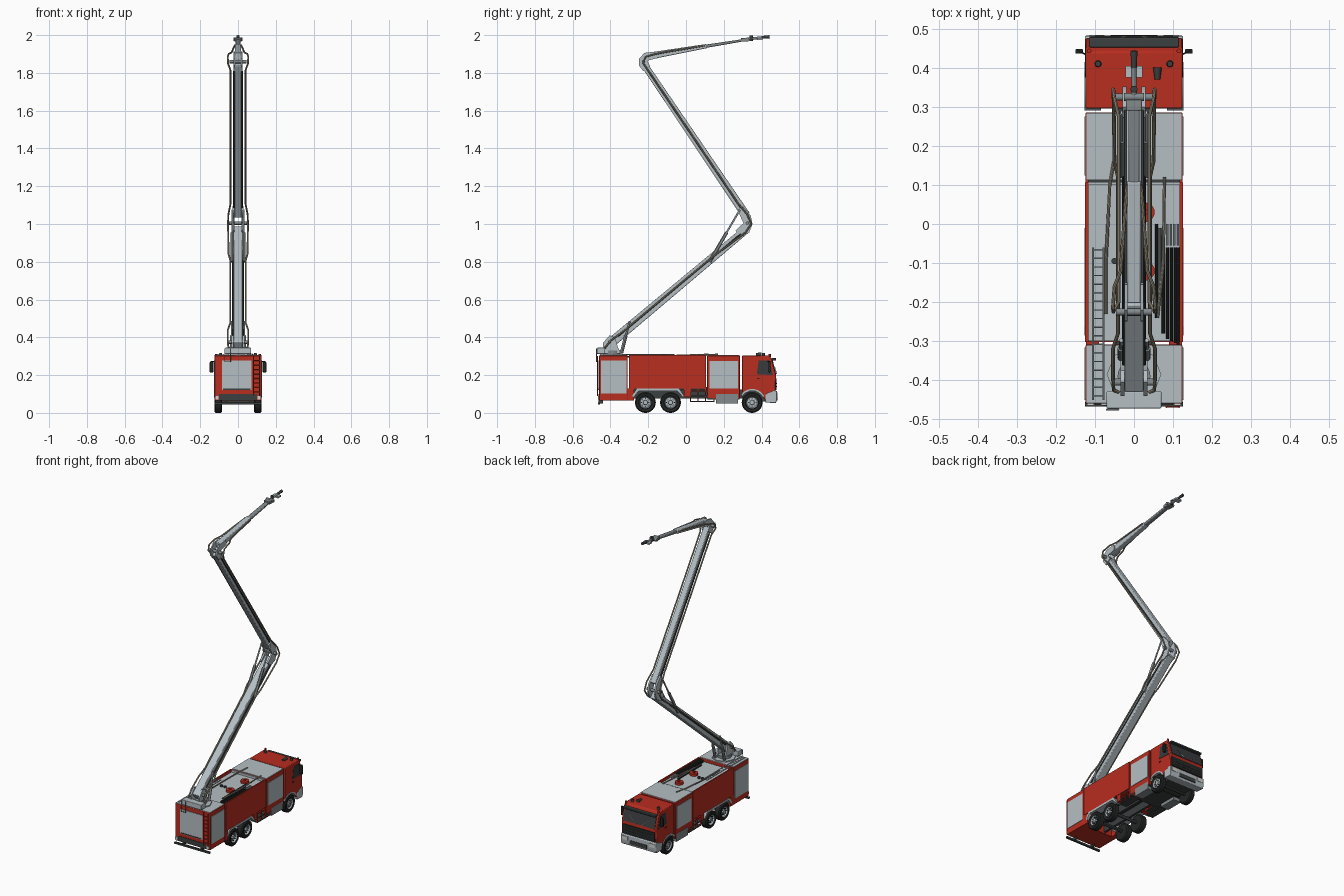
import bpy, bmesh, math
from mathutils import Vector

if "Cube" in bpy.data.objects:
    bpy.data.objects.remove(bpy.data.objects["Cube"])

def mat(name, *c):
    m = bpy.data.materials.new(name)
    m.diffuse_color = (*c, 1)
    m.use_nodes = True
    m.node_tree.nodes["Principled BSDF"].inputs["Base Color"].default_value = m.diffuse_color
    return m

RED = mat("fire red", .48, .026, .014)
GREY = mat("light grey metal", .46, .52, .55)
STEEL = mat("mid grey steel", .23, .255, .265)
BLACK = mat("rubber black", .018, .02, .02)
TRIM = mat("dark grey trim", .045, .05, .05)
GLASS = mat("dark glass", .04, .044, .046)
TAN = mat("tan pipe", .33, .295, .215)
LAMP = mat("pale lamp", .65, .66, .62)

def finish(name, bm, *mats):
    bmesh.ops.recalc_face_normals(bm, faces=bm.faces[:])
    me = bpy.data.meshes.new(name)
    bm.to_mesh(me)
    bm.free()
    for m in mats:
        me.materials.append(m)
    ob = bpy.data.objects.new(name, me)
    bpy.context.collection.objects.link(ob)
    return ob

def prism(name, pts, x0, x1, m, bevel=0):
    """Side outline (y, z) extruded across x."""
    bm = bmesh.new()
    a = [bm.verts.new((x0, y, z)) for y, z in pts]
    b = [bm.verts.new((x1, y, z)) for y, z in pts]
    n = len(pts)
    bm.faces.new(a)
    bm.faces.new(b[::-1])
    for i in range(n):
        bm.faces.new((a[i], a[(i+1) % n], b[(i+1) % n], b[i]))
    ob = finish(name, bm, m)
    if bevel:
        mod = ob.modifiers.new("bevel", 'BEVEL')
        mod.width, mod.segments = bevel, 2
    return ob

def box(name, x0, x1, y0, y1, z0, z1, m, bevel=0):
    return prism(name, [(y0, z0), (y1, z0), (y1, z1), (y0, z1)], x0, x1, m, bevel)

def sides(name, pts, x0, x1, m):
    for s, n in ((-1, "left_"), (1, "right_")):
        prism(n + name, pts, s*x0, s*x1, m)

def sbox(name, x0, x1, y0, y1, z0, z1, m):
    sides(name, [(y0, z0), (y1, z0), (y1, z1), (y0, z1)], x0, x1, m)

def rod(name, p, q, r, m, n=12, r2=None):
    p, q = Vector(p), Vector(q)
    bm = bmesh.new()
    bmesh.ops.create_cone(bm, cap_ends=True, segments=n, radius1=r, radius2=r if r2 is None else r2, depth=(q-p).length)
    rot = (q-p).to_track_quat('Z', 'Y')
    for v in bm.verts:
        v.co = rot @ v.co + (p+q)/2
    return finish(name, bm, m)

def tube(name, pts, r, m):
    cu = bpy.data.curves.new(name, 'CURVE')
    cu.dimensions, cu.bevel_depth, cu.bevel_resolution, cu.use_fill_caps = '3D', r, 2, True
    sp = cu.splines.new('POLY')
    sp.points.add(len(pts)-1)
    for p, co in zip(sp.points, pts):
        p.co = (*co, 1)
    tmp = bpy.data.objects.new(name + "_curve", cu)
    bpy.context.collection.objects.link(tmp)
    me = bpy.data.meshes.new_from_object(tmp.evaluated_get(bpy.context.evaluated_depsgraph_get()))
    bpy.data.objects.remove(tmp)
    me.materials.clear()
    me.materials.append(m)
    bpy.context.collection.objects.link(bpy.data.objects.new(name, me))

def boom(name, p, q, h0, h1, w, m):
    """Beam in the y-z plane with tapering half height."""
    p, q = Vector(p), Vector(q)
    d = (q-p).normalized()
    n = Vector((-d.y, d.x))
    prism(name, [p-n*h0, q-n*h1, q+n*h1, p+n*h0], -w, w, m, .004)

def wheel(name, s, y, width, dish):
    prof = [(.001, -.002), (.011, -.002), (.013, -dish), (.027, -dish-.002), (.032, -.001), (.036, -.003),
            (.049, 0), (.055, -.006), (.055, -width+.006), (.049, -width), (.001, -width)]
    bm = bmesh.new()
    N = 32
    rings = [[bm.verts.new((s*(.124+x), y+r*math.cos(k*math.tau/N), .055+r*math.sin(k*math.tau/N)))
              for k in range(N)] for r, x in prof]
    for i in range(len(prof)-1):
        for k in range(N):
            f = bm.faces.new((rings[i][k], rings[i][(k+1) % N], rings[i+1][(k+1) % N], rings[i+1][k]))
            f.material_index = 1 if i < 4 else 0
    finish(name, bm, BLACK, GREY)

# wheels and chassis
for s, n in ((-1, "left"), (1, "right")):
    wheel(n + "_front_wheel", s, .35, .034, .006)
    for i, y in enumerate((-.215, -.082)):
        wheel(f"{n}_rear_wheel_{i}", s, y, .04, .014)
    for i in range(8):
        a = i*math.tau/8
        for y in (.35, -.215, -.082):
            c = (y+.02*math.cos(a), .055+.02*math.sin(a))
            rod("wheel_bolt", (s*.108, *c), (s*.121, *c), .003, TRIM, 6)
for y in (.35, -.215, -.082):
    rod("axle", (-.1, y, .06), (.1, y, .06), .01, TRIM)
sbox("chassis_rail", .03, .045, -.44, .45, .075, .125, TRIM)
box("underbody", -.118, .118, -.3, .285, .122, .136, TRIM)
box("front_underplate", -.12, .12, .114, .284, .07, .08, TRIM)
box("engine_underplate", -.085, .085, .3, .455, .06, .12, TRIM)

# rear compartment
box("rear_body", -.124, .124, -.46, -.309, .065, .303, RED, .003)
sbox("rear_side_shutter", .12, .127, -.45, -.316, .102, .277, GREY)
box("rear_shutter", -.085, .072, -.464, -.45, .12, .277, GREY)
box("rear_shutter_handle", -.08, .067, -.466, -.46, .122, .128, TRIM)
box("rear_roof", -.121, .121, -.458, -.31, .30, .306, GREY)
box("rear_bumper", -.125, .125, -.467, -.455, .045, .056, TRIM)
box("rear_lower_panel", -.1, .1, -.463, -.45, .068, .1, TRIM)
sbox("tail_lamp", .103, .12, -.465, -.455, .072, .09, LAMP)
sbox("bumper_bracket", .06, .07, -.463, -.44, .05, .09, TRIM)
for i in range(8):
    rod("rear_ladder_rung", (.083, -.468, .11+i*.024), (.115, -.468, .11+i*.024), .0025, RED, 6)
for x in (.083, .115):
    rod("rear_ladder_rail", (x, -.468, .09), (x, -.468, .30), .003, RED, 6)

# middle body with recessed roof deck
box("middle_body", -.12, .12, -.302, .106, .135, .285, RED)
box("roof_deck", -.117, .117, -.3, .105, .28, .289, GREY)
sbox("body_side", .117, .125, -.302, .106, .128, .306, RED)
box("deck_front_rail", -.118, .118, .1, .107, .28, .303, GREY)
box("front_compartment", -.124, .124, .112, .285, .078, .303, RED, .002)
box("front_compartment_top_plate", -.122, .122, .113, .284, .299, .306, GREY)
sbox("front_shutter", .12, .127, .124, .275, .13, .275, GREY)
sbox("lower_tank", .07, .125, .16, .275, .05, .1, STEEL)
sbox("lower_skirt", .06, .122, -.01, .02, .085, .13, RED)
sbox("rear_skirt", .09, .123, -.31, -.275, .065, .13, RED)
for z in (.058, .085, .112):
    sbox("step_plate", .075, .124, .02, .15, z, z+.006, TRIM if z < .1 else RED)
for y in (.02, .06, .10, .145):
    sbox("step_post", .115, .124, y, y+.006, .058, .13, RED)
# mudguard over the twin axles
guard = [(-.285, .09), (-.262, .128), (-.035, .128), (-.01, .09), (-.015, .082), (-.045, .115), (-.252, .115), (-.277, .082)]
sides("mudguard", guard, .075, .127, GREY)

# roof equipment: ladder, hoses, hatches, poles
for x in (-.105, -.078):
    rod("roof_ladder_rail", (x, -.45, .31), (x, -.06, .31), .003, GREY, 6)
for i in range(18):
    y = -.44+i*.022
    rod("roof_ladder_rung", (-.105, y, .31), (-.078, y, .31), .002, GREY, 6)
for i, x in enumerate((.058, .066, .075, .086, .096, .106, .113)):
    y0, y1 = ((-.24, 0), (-.18, -.01), (-.28, -.03))[i] if i < 3 else (-.28-.005*i, -.06)
    rod("suction_hose", (x, y0, .297), (x, y1, .297), .0042, BLACK if i != 1 else STEEL, 10)
for i in range(4):
    rod("hose_coupling", (.086+i*.009, -.055, .296), (.086+i*.009, 0, .296), .0028, GREY, 8)
for y in (.03, -.12):
    rod("roof_hatch", (.028, y, .288), (.028, y, .303), .025, RED, 20)
    rod("hatch_knob", (.028, y, .3), (.028, y, .308), .008, RED, 12)
tube("left_roof_pole", [(-.05, .17, .31), (-.062, .1, .306), (-.072, -.1, .299), (-.072, -.23, .297)], .004, TAN)
tube("right_roof_pole", [(.078, .12, .31), (.075, -.1, .302), (.06, -.24, .297)], .004, TAN)
for x in (-.05, -.025):
    rod("roof_cap", (x, -.095, .288), (x, -.095, .3), .008, TRIM, 14)

# cab with wheel arch
arch = [(.35+.066*math.cos(math.radians(a)), .055+.066*math.sin(math.radians(a))) for a in range(146, 14, -12)]
prism("cab", [(.296, .11)] + arch + [(.418, .07), (.472, .07), (.476, .2), (.453, .285), (.44, .303), (.296, .303)],
      -.124, .124, RED, .004)
prism("windshield", [(.470, .2), (.478, .203), (.459, .28), (.450, .28)], -.112, .112, GLASS)
box("sun_visor", -.115, .115, .452, .477, .278, .29, TRIM, .003)
box("grille", -.114, .114, .46, .480, .122, .182, BLACK)
for z in (.138, .154):
    box("grille_bar", -.1, .1, .47, .482, z, z+.004, TRIM)
prism("front_bumper", [(.42, .055), (.476, .052), (.482, .075), (.481, .116), (.47, .12), (.42, .1)], -.125, .125, GREY, .003)
box("bumper_intake", -.06, .06, .47, .484, .065, .09, TRIM)
sbox("headlight", .075, .115, .47, .484, .085, .108, LAMP)
sides("side_window", [(.375, .205), (.459, .2), (.446, .262), (.438, .278), (.385, .278)], .12, .1255, GLASS)
sbox("door_handle", .12, .127, .375, .39, .18, .186, BLACK)
sbox("cab_step", .1, .124, .3, .33, .105, .113, TRIM)
sides("wheel_arch_trim", [(.35+r*math.cos(math.radians(a)), .055+r*math.sin(math.radians(a)))
      for r, rg in ((.072, range(146, 14, -12)), (.062, range(26, 147, 12))) for a in rg], .085, .127, GREY)
for s in (-1, 1):
    rod("mirror_arm", (s*.12, .432, .272), (s*.145, .445, .272), .0025, BLACK, 6)
    box("mirror", s*.13, s*.15, .436, .448, .215, .27, BLACK, .003)
    rod("beacon", (s*.092, .41, .3), (s*.092, .41, .318), .009, TRIM, 16, .007)
    rod("wiper", (s*.02, .480, .206), (s*.07, .470, .245), .0015, LAMP, 6)
    rod("corner_lamp", (s*.115, .443, .292), (s*.115, .443, .312), .006, RED, 12)
rod("cab_horn", (.06, .37, .31), (.06, .4, .31), .007, TRIM, 12, .011)

# turret
rod("turntable", (0, -.385, .303), (0, -.385, .313), .07, GREY, 8)
box("turret_deck", -.07, .07, -.472, -.428, .312, .345, GREY, .003)
rod("turret_ring", (0, -.39, .31), (0, -.39, .33), .042, STEEL, 24)
sides("turret_bracket", [(-.435, .315), (-.345, .315), (-.36, .345), (-.375, .4), (-.405, .41), (-.44, .37)], .024, .034, GREY)
tube("turret_guard", [(-.07, -.475, .34), (-.07, -.475, .27), (-.04, -.475, .27), (-.04, -.475, .34)], .0025, STEEL)

# folding boom
boom("lower_boom", (-.415, .357), (.32, .972), .026, .021, .024, GREY)
boom("upper_boom", (.318, 1.045), (-.222, 1.845), .023, .018, .019, GREY)
boom("tip_boom", (-.2, 1.888), (.11, 1.942), .019, .011, .017, GREY)
boom("tip_rail", (.08, 1.937), (.31, 1.974), .009, .006, .014, STEEL)
elbow = [(.285, .935), (.335, .955), (.352, 1.0), (.343, 1.045), (.30, 1.095), (.272, 1.072), (.305, 1.005), (.262, .965)]
sides("elbow_plate", elbow, .019, .029, GREY)
wrist = [(-.25, 1.84), (-.225, 1.808), (-.19, 1.835), (-.205, 1.865), (-.15, 1.878), (-.155, 1.913), (-.22, 1.906), (-.248, 1.875)]
sides("wrist_plate", wrist, .016, .024, GREY)
for y, z, w in ((-.405, .375, .05), (.325, 1.005, .048), (-.225, 1.86, .046)):
    rod("boom_pivot", (-w, y, z), (w, y, z), .009, STEEL, 16)

# rams, hydraulic lines and water pipes on both sides of the boom
pipe = [(.03, -.435, .335), (.052, -.425, .35), (.054, -.395, .385), (.054, -.32, .44), (.041, -.28, .475),
        (.041, .12, .808), (.05, .16, .84), (.052, .315, .955), (.053, .345, 1.0), (.051, .325, 1.05), (.039, .275, 1.11),
        (.039, -.2, 1.812), (.053, -.225, 1.85), (.054, -.215, 1.885), (.05, -.16, 1.9), (.034, -.12, 1.908), (.018, .1, 1.945)]
for s in (-1, 1):
    tube("boom_pipe", [(s*x, y, z) for x, y, z in pipe], .0048, TAN)
    for name, x, p, q, r, m in (
            ("lift_ram_body", .033, (-.342, .315), (-.318, .41), .009, STEEL),
            ("lift_ram_rod", .033, (-.318, .41), (-.298, .485), .005, GREY),
            ("elbow_ram_body", .03, (.125, .80), (.215, .955), .009, STEEL),
            ("elbow_ram_rod", .03, (.215, .955), (.285, 1.075), .005, GREY),
            ("hydraulic_line", .027, (-.36, .405), (.29, .948), .0035, TRIM),
            ("upper_hydraulic_line", .022, (.29, 1.085), (-.2, 1.81), .0038, TRIM)):
        rod(name, (s*x, *p), (s*x, *q), r, m)

# water monitor at the boom tip
box("monitor_base", -.02, .02, .29, .33, 1.965, 1.985, STEEL, .003)
rod("monitor_elbow", (-.025, .325, 1.978), (.025, .325, 1.978), .01, STEEL, 16)
rod("monitor_barrel", (0, .31, 1.976), (0, .40, 1.988), .008, STEEL, 14, .006)
rod("monitor_nozzle", (0, .40, 1.988), (0, .443, 1.991), .007, TRIM, 16, .009)
rod("monitor_motor", (0, .345, 1.97), (0, .345, 1.998), .009, TRIM, 14)
box("monitor_camera", -.022, .022, .375, .405, 1.975, 1.985, GREY)

# smooth round parts, keep hard edges
bpy.ops.object.select_all(action='SELECT')
bpy.context.view_layer.objects.active = bpy.context.collection.objects[0]
bpy.ops.object.shade_smooth_by_angle()
